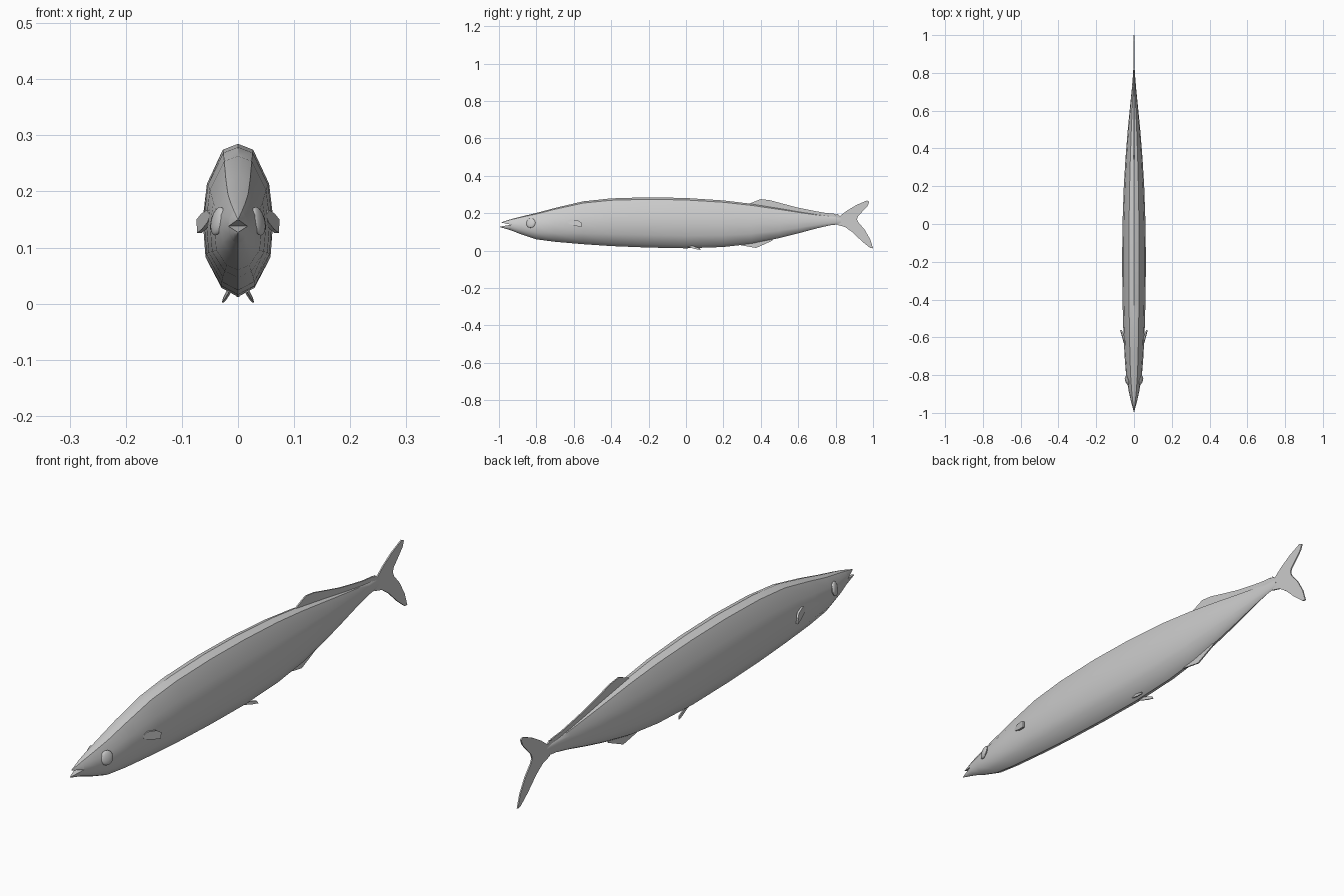
import bpy, bmesh, math
from mathutils import Vector, Matrix

cube = bpy.data.objects.get("Cube")
if cube:
    bpy.data.objects.remove(cube, do_unlink=True)

grey = bpy.data.materials.new("plain_grey")
grey.use_nodes = True
COL = (0.6, 0.6, 0.6, 1)
grey.diffuse_color = COL
grey.node_tree.nodes["Principled BSDF"].inputs["Base Color"].default_value = COL


def finish(name, bm, angle=40):
    bmesh.ops.recalc_face_normals(bm, faces=bm.faces)
    me = bpy.data.meshes.new(name)
    bm.to_mesh(me)
    bm.free()
    me.materials.append(grey)
    ob = bpy.data.objects.new(name, me)
    bpy.context.collection.objects.link(ob)
    bpy.ops.object.select_all(action='DESELECT')
    ob.select_set(True)
    bpy.context.view_layer.objects.active = ob
    bpy.ops.object.shade_smooth_by_angle(angle=math.radians(angle))
    return ob


def loft(name, rings, angle=40):
    """Skin a list of equal closed rings and cap both ends."""
    bm = bmesh.new()
    vs = [[bm.verts.new(p) for p in r] for r in rings]
    n = len(rings[0])
    for a, b in zip(vs, vs[1:]):
        for i in range(n):
            j = (i + 1) % n
            bm.faces.new((a[i], a[j], b[j], b[i]))
    bm.faces.new(vs[0])
    bm.faces.new(vs[-1])
    return finish(name, bm, angle)


def fin(name, outline, thick=0.005):
    """Thin upright plate from a (y, z) outline."""
    return loft(name, [[(x, y, z) for y, z in outline]
                       for x in (-thick / 2, thick / 2)], 30)


# Twelve-sided body section: right half mirrored to the left
HALF = [(0, 1), (0.43, 0.92), (0.88, 0.47), (1, 0), (0.92, -0.5), (0.48, -0.88), (0, -1)]
SECTION = HALF + [(-x, z) for x, z in HALF[-2:0:-1]]


def ring(y, top, bottom, w):
    c, h = (top + bottom) / 2, (top - bottom) / 2
    return [(x * w, y, c + z * h) for x, z in SECTION]


# Body stations: y, top, bottom, half width
STATIONS = [
    (-0.935, 0.168, 0.108, 0.017), (-0.88, 0.182, 0.086, 0.029),
    (-0.80, 0.201, 0.060, 0.042), (-0.70, 0.228, 0.047, 0.050),
    (-0.55, 0.263, 0.034, 0.057), (-0.40, 0.279, 0.024, 0.061),
    (-0.20, 0.285, 0.016, 0.063), (0.0, 0.281, 0.012, 0.061),
    (0.20, 0.268, 0.019, 0.054), (0.35, 0.250, 0.036, 0.045),
    (0.50, 0.226, 0.067, 0.033), (0.60, 0.209, 0.092, 0.023),
    (0.70, 0.193, 0.119, 0.013), (0.77, 0.184, 0.135, 0.007),
    (0.83, 0.180, 0.142, 0.003)]
loft("body", [ring(*s) for s in STATIONS])

# Jaws: the two halves of the first body ring drawn out to tips
first = [Vector(p) for p in ring(*STATIONS[0])]
for name, ids, tip in (("upper_jaw", (9, 10, 11, 0, 1, 2, 3), Vector((0, -0.99, 0.15))),
                       ("lower_jaw", (3, 4, 5, 6, 7, 8, 9), Vector((0, -1.0, 0.127)))):
    base = [first[i] for i in ids]
    loft(name, [base] + [[p.lerp(tip, t) for p in base] for t in (0.5, 0.92)])

# Upright fins
fin("tail_fin", [(0.79, 0.186), (0.81, 0.196), (0.822, 0.184), (0.86, 0.213),
                 (0.91, 0.243), (0.968, 0.268), (0.98, 0.262), (0.972, 0.24),
                 (0.94, 0.205), (0.92, 0.185), (0.914, 0.168), (0.922, 0.15),
                 (0.955, 0.112), (0.985, 0.06), (1.0, 0.012), (0.985, 0.014),
                 (0.94, 0.05), (0.89, 0.098), (0.85, 0.126), (0.81, 0.137)])
fin("dorsal_fin", [(0.32, 0.24), (0.345, 0.253), (0.40, 0.275), (0.45, 0.269),
                   (0.52, 0.25), (0.60, 0.229), (0.68, 0.213), (0.74, 0.202),
                   (0.80, 0.196), (0.80, 0.175), (0.60, 0.195), (0.45, 0.22)])
fin("anal_fin", [(0.27, 0.04), (0.29, 0.029), (0.375, 0.014), (0.462, 0.053),
                 (0.465, 0.073), (0.36, 0.055)])

# Paired eyes, pectoral fins and pelvic fins
for side, s in (("left", 1), ("right", -1)):
    bm = bmesh.new()
    bmesh.ops.create_uvsphere(bm, u_segments=16, v_segments=10, radius=1)
    bm.transform(Matrix.Translation((s * 0.036, -0.83, 0.147))
                 @ Matrix.Rotation(s * math.radians(-20), 4, 'Z')
                 @ Matrix.Rotation(s * math.radians(-12), 4, 'Y')
                 @ Matrix.Diagonal((0.009, 0.026, 0.026, 1)))
    finish(side + "_eye", bm)

    # Pectoral fin: plate leaning out and back from the flank
    pec = [(0.050, -0.638, 0.158), (0.056, -0.615, 0.167), (0.066, -0.575, 0.160),
           (0.074, -0.560, 0.150), (0.073, -0.560, 0.126), (0.064, -0.595, 0.133),
           (0.054, -0.632, 0.146)]
    loft(side + "_pectoral_fin",
         [[(s * (x + d), y, z) for x, y, z in pec] for d in (-0.008, 0.0)], 50)

    # Pelvic fin: small blade sweeping down and back from the belly
    pel = [(0.014, 0.0, 0.027), (0.018, 0.03, 0.026), (0.025, 0.075, 0.012),
           (0.028, 0.08, 0.002), (0.023, 0.05, 0.008), (0.016, 0.01, 0.019)]
    loft(side + "_pelvic_fin",
         [[(s * (x + d), y, z) for x, y, z in pel] for d in (-0.003, 0.001)], 50)
